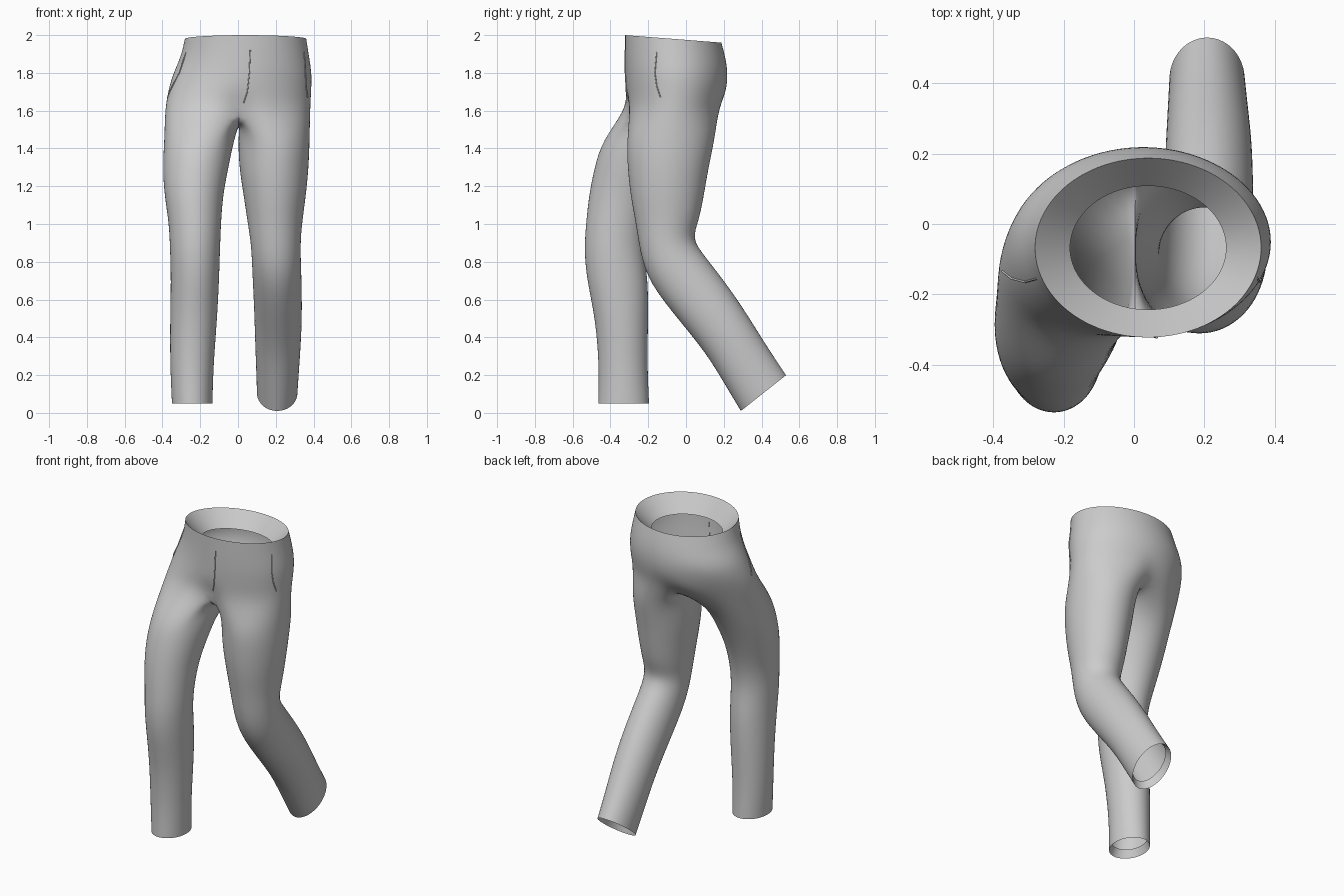
import bpy, bmesh
from math import sin, cos, radians, pi
from mathutils import Vector
from mathutils.bvhtree import BVHTree

cube = bpy.data.objects.get("Cube")
if cube:
    bpy.data.objects.remove(cube, do_unlink=True)

cloth = bpy.data.materials.new("grey cloth")
cloth.use_nodes = True
grey = (0.6, 0.6, 0.6, 1)
cloth.diffuse_color = grey
cloth.node_tree.nodes["Principled BSDF"].inputs["Base Color"].default_value = grey

# Hip rings: front z, back z, x min, x max, y min, y max, forward shear of the right side
HIPS = [
    (2.0, 1.96, -.28, .36, -.325, .19, 0),
    (1.9, 1.87, -.3, .375, -.325, .215, 0),
    (1.8, 1.78, -.345, .39, -.325, .225, 0),
    (1.7, 1.69, -.37, .385, -.32, .215, .1),
    (1.6, 1.6, -.385, .38, -.315, .19, .2),
]
# Leg rings: front y, front z, back y, back z, inner x, outer x
LEFT = [
    (-.315, 1.44, .155, 1.46, 0, .38),
    (-.31, 1.3, .12, 1.3, .005, .375),
    (-.295, 1.15, .095, 1.15, .03, .36),
    (-.265, 1, .07, 1.02, .05, .34),
    (-.245, .86, .03, .92, .07, .33),
    (-.2, .69, .1, .83, .075, .335),
    (-.02, .47, .24, .65, .085, .34),
    (.11, .31, .35, .48, .09, .335),
    (.2, .16, .43, .35, .095, .325),
    (.29, .01, .53, .2, .1, .315),
]
RIGHT = [
    (-.445, 1.44, 0, 1.46, -.02, -.39),
    (-.485, 1.3, -.09, 1.3, -.05, -.4),
    (-.515, 1.15, -.16, 1.15, -.08, -.39),
    (-.53, 1, -.21, 1, -.09, -.365),
    (-.54, .86, -.225, .86, -.095, -.36),
    (-.525, .7, -.2, .7, -.1, -.355),
    (-.48, .5, -.2, .5, -.11, -.36),
    (-.46, .25, -.205, .25, -.13, -.36),
    (-.465, .05, -.195, .05, -.135, -.35),
]
HALF = 12    # segments on the outer half of a hip ring
BRIDGE = 5   # points across the crotch
SWELL = 1.015

bm = bmesh.new()
crease = bm.edges.layers.float.new("crease_edge")


def hip_ring(row):
    """Ring that starts at the front middle and runs round by +x."""
    zf, zb, x0, x1, y0, y1, shear = row
    ring = []
    for i in range(2 * HALF):
        t = pi * i / HALF
        x = (x0 + x1) / 2 + SWELL * (x1 - x0) / 2 * sin(t)
        y = (y0 + y1) / 2 - (y1 - y0) / 2 * cos(t)
        z = zf + (zb - zf) * (1 - cos(t)) / 2
        ring.append(bm.verts.new((x, y + shear * min(x, 0), z)))
    return ring


def leg_ring(row):
    """Ring that starts front-inside, runs round the outside, then the inside."""
    yf, zf, yb, zb, xi, xo = row
    centre = Vector(((xi + xo) / 2, (yf + yb) / 2, (zf + zb) / 2))
    side = Vector(((xo - xi) / 2, 0, 0))
    back = Vector((0, yb - yf, zb - zf)) / 2
    ring = []
    for i in range(HALF + 1 + BRIDGE):
        t = radians(20 * i - 120)
        ring.append(bm.verts.new(centre + SWELL * (side * cos(t) + back * sin(t))))
    return ring


def bridge(a, b):
    n = len(a)
    for i in range(n):
        j = (i + 1) % n
        bm.faces.new((a[i], a[j], b[j], b[i]))


def fold(ring, scale, shift):
    """Facing turned inward behind an open edge."""
    centre = sum((v.co for v in ring), Vector()) / len(ring)
    inner = [bm.verts.new(centre + (v.co - centre) * scale + shift) for v in ring]
    bridge(inner, ring)
    for i, v in enumerate(ring):
        bm.edges.get((v, ring[i - 1]))[crease] = 1


# Hips and waist facing
rings = [hip_ring(r) for r in HIPS]
for a, b in zip(rings, rings[1:]):
    bridge(a, b)
fold(rings[0], .69, Vector((0, 0, -.1)))

# Crotch strip between the front and back middles
split = rings[-1]
front, rear = split[0], split[HALF]
front.co = (.01, -.27, 1.6)
rear.co = (.01, .15, 1.58)
strip = []
for i in range(BRIDGE):
    f = (i + 1) / (BRIDGE + 1)
    p = rear.co.lerp(front.co, f)
    p.z -= .05 * sin(pi * f)
    strip.append(bm.verts.new(p))

# Legs and hem facings
outer = {1: split[:HALF + 1], -1: [front] + split[:HALF - 1:-1]}
for sign, rows in ((1, LEFT), (-1, RIGHT)):
    previous = outer[sign] + strip
    for row in rows:
        ring = leg_ring(row)
        bridge(previous, ring)
        before, previous = previous, ring
    axis = before[0].co - previous[0].co
    fold(previous, .85, axis.normalized() * .05)

bmesh.ops.recalc_face_normals(bm, faces=bm.faces)
surface = BVHTree.FromBMesh(bm)
mesh = bpy.data.meshes.new("trousers")
bm.to_mesh(mesh)
bm.free()
mesh.materials.append(cloth)
trousers = bpy.data.objects.new("trousers", mesh)
bpy.context.collection.objects.link(trousers)
bpy.context.view_layer.objects.active = trousers
trousers.select_set(True)
bpy.ops.object.shade_smooth_by_angle(angle=radians(60))
smooth = trousers.modifiers.new("smooth", "SUBSURF")
smooth.levels = smooth.render_levels = 2


def seam(name, points, direction):
    """Thin stitched line dropped onto the cloth."""
    curve = bpy.data.curves.new(name, "CURVE")
    curve.dimensions = "3D"
    curve.bevel_depth = .003
    curve.bevel_resolution = 1
    hits = [surface.ray_cast(Vector(p), Vector(direction))[0] for p in points]
    hits = [h for h in hits if h]
    spline = curve.splines.new("POLY")
    spline.points.add(len(hits) - 1)
    for p, h in zip(spline.points, hits):
        p.co = (*h, 1)
    curve.materials.append(cloth)
    bpy.context.collection.objects.link(bpy.data.objects.new(name, curve))


# Fly and pocket seams
seam("fly_seam", [(.065, -1, 1.92), (.06, -1, 1.8), (.05, -1, 1.7), (.03, -1, 1.64)], (0, 1, 0))
for name, s in (("left_pocket_seam", 1), ("right_pocket_seam", -1)):
    seam(name, [(s, -.155, 1.91), (s, -.165, 1.8), (s, -.155, 1.73), (s, -.135, 1.67)], (-s, 0, 0))
